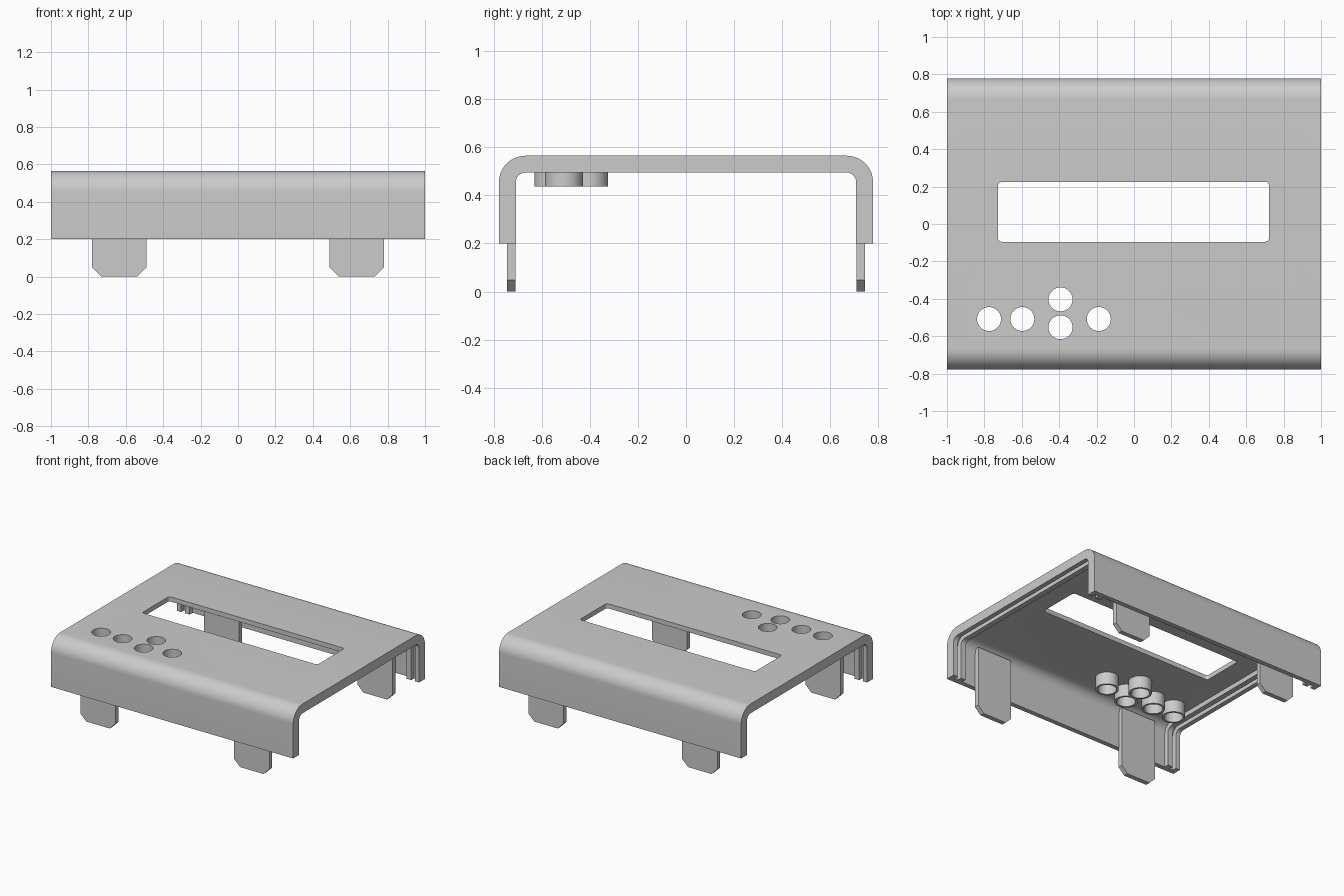
import bpy, bmesh, math
from mathutils import Matrix

if "Cube" in bpy.data.objects:
    bpy.data.objects.remove(bpy.data.objects["Cube"])

grey = bpy.data.materials.new("plain grey")
grey.use_nodes = True
COLOUR = (0.6, 0.6, 0.6, 1)
grey.diffuse_color = COLOUR
grey.node_tree.nodes["Principled BSDF"].inputs["Base Color"].default_value = COLOUR

HALF_Y, TOP, BOTTOM, BEND = 0.778, 0.565, 0.2, 0.11
SKIN, RIM = 0.035, 0.07          # sheet thickness, thickness at the end rims


def prism(name, points, depth, matrix):
    """Extrude a 2D outline along its local z, then place it."""
    bm = bmesh.new()
    face = bm.faces.new([bm.verts.new((u, v, 0)) for u, v in points])
    top = bmesh.ops.extrude_face_region(bm, geom=[face])["geom"]
    bmesh.ops.translate(bm, vec=(0, 0, depth),
                        verts=[g for g in top if isinstance(g, bmesh.types.BMVert)])
    bmesh.ops.recalc_face_normals(bm, faces=bm.faces)
    bm.transform(matrix)
    mesh = bpy.data.meshes.new(name)
    bm.to_mesh(mesh)
    bm.free()
    mesh.materials.append(grey)
    obj = bpy.data.objects.new(name, mesh)
    bpy.context.collection.objects.link(obj)
    return obj


def arc(cx, cy, r, start, end, steps):
    angles = [math.radians(start + (end - start) * i / steps) for i in range(steps + 1)]
    return [(cx + r * math.cos(a), cy + r * math.sin(a)) for a in angles]


def circle(cx, cy, r, steps=40):
    return arc(cx, cy, r, 0, 360, steps)[:-1]


def arch(inset, bottom):
    """Rounded arch line, inset from the outer surface."""
    y, z, r = HALF_Y - BEND, TOP - BEND, BEND - inset
    return ([(HALF_Y - inset, bottom)] + arc(y, z, r, 0, 90, 14)
            + arc(-y, z, r, 90, 180, 14) + [(inset - HALF_Y, bottom)])


# Local axes (u, v, depth) mapped to (y, z, x) and (x, z, y)
ALONG_X = Matrix(((0, 0, 1, 0), (1, 0, 0, 0), (0, 1, 0, 0), (0, 0, 0, 1)))
ALONG_Y = Matrix(((1, 0, 0, 0), (0, 0, 1, 0), (0, 1, 0, 0), (0, 0, 0, 1)))


def arch_layer(name, outer, inner, x0, x1, bottom):
    points = arch(outer, bottom) + arch(inner, bottom)[::-1]
    return prism(name, points, x1 - x0, Matrix.Translation((x0, 0, 0)) @ ALONG_X)


def cut(obj, cutter):
    mod = obj.modifiers.new("cut", 'BOOLEAN')
    mod.operation, mod.solver, mod.object = 'DIFFERENCE', 'EXACT', cutter
    bpy.context.view_layer.objects.active = obj
    bpy.ops.object.modifier_apply(modifier=mod.name)
    bpy.data.objects.remove(cutter)


def smooth(obj):
    bpy.ops.object.select_all(action='DESELECT')
    obj.select_set(True)
    bpy.context.view_layer.objects.active = obj
    bpy.ops.object.shade_smooth_by_angle(angle=math.radians(30))


# Cover: bent sheet, thinned between the rims, with a panel slot at each end
cover = arch_layer("cover", 0, RIM, -1, 1, BOTTOM)
for x0, x1 in ((-0.895, 0.895), (0.935, 0.965), (-0.965, -0.935)):
    cut(cover, arch_layer("slot_cutter", SKIN, RIM + 0.02, x0, x1, BOTTOM - 0.1))

# Display window with rounded corners
r, x0, x1, y0, y1 = 0.02, -0.727, 0.722, -0.095, 0.225
window = (arc(x1 - r, y1 - r, r, 0, 90, 5) + arc(x0 + r, y1 - r, r, 90, 180, 5)
          + arc(x0 + r, y0 + r, r, 180, 270, 5) + arc(x1 - r, y0 + r, r, 270, 360, 5))
cut(cover, prism("window_cutter", window, 0.3, Matrix.Translation((0, 0, 0.4))))

# Button holes, each with a guide tube under the cover
HOLE, TUBE, TUBE_BOTTOM = 0.064, 0.079, 0.438
for x, y in ((-0.775, -0.508), (-0.597, -0.508), (-0.393, -0.403),
             (-0.393, -0.552), (-0.188, -0.508)):
    cut(cover, prism("hole_cutter", circle(x, y, HOLE), 0.3, Matrix.Translation((0, 0, 0.4))))
    tube = prism("button_guide", circle(x, y, TUBE), TOP - SKIN - TUBE_BOTTOM,
                 Matrix.Translation((0, 0, TUBE_BOTTOM)))
    cut(tube, prism("bore_cutter", circle(x, y, HOLE), 0.3, Matrix.Translation((0, 0, 0.4))))
    smooth(tube)
smooth(cover)

# Mounting tabs: chamfered plates with a screw hole, on the inside of both walls
WIDE, CHAMFER, TAB_TOP = 0.145, 0.048, 0.5
outline = [(-WIDE, TAB_TOP), (-WIDE, CHAMFER), (CHAMFER - WIDE, 0),
           (WIDE - CHAMFER, 0), (WIDE, CHAMFER), (WIDE, TAB_TOP)]
for side, y in (("front", -0.745), ("back", 0.71)):
    for hand, x in (("right", -0.635), ("left", 0.635)):
        tab = prism(f"{side}_{hand}_tab", outline, 0.035,
                    Matrix.Translation((x, y, 0)) @ ALONG_Y)
        cut(tab, prism("screw_cutter", circle(0, 0.088, 0.036, 32), 0.2,
                       Matrix.Translation((x, y - 0.1, 0)) @ ALONG_Y))
        smooth(tab)
